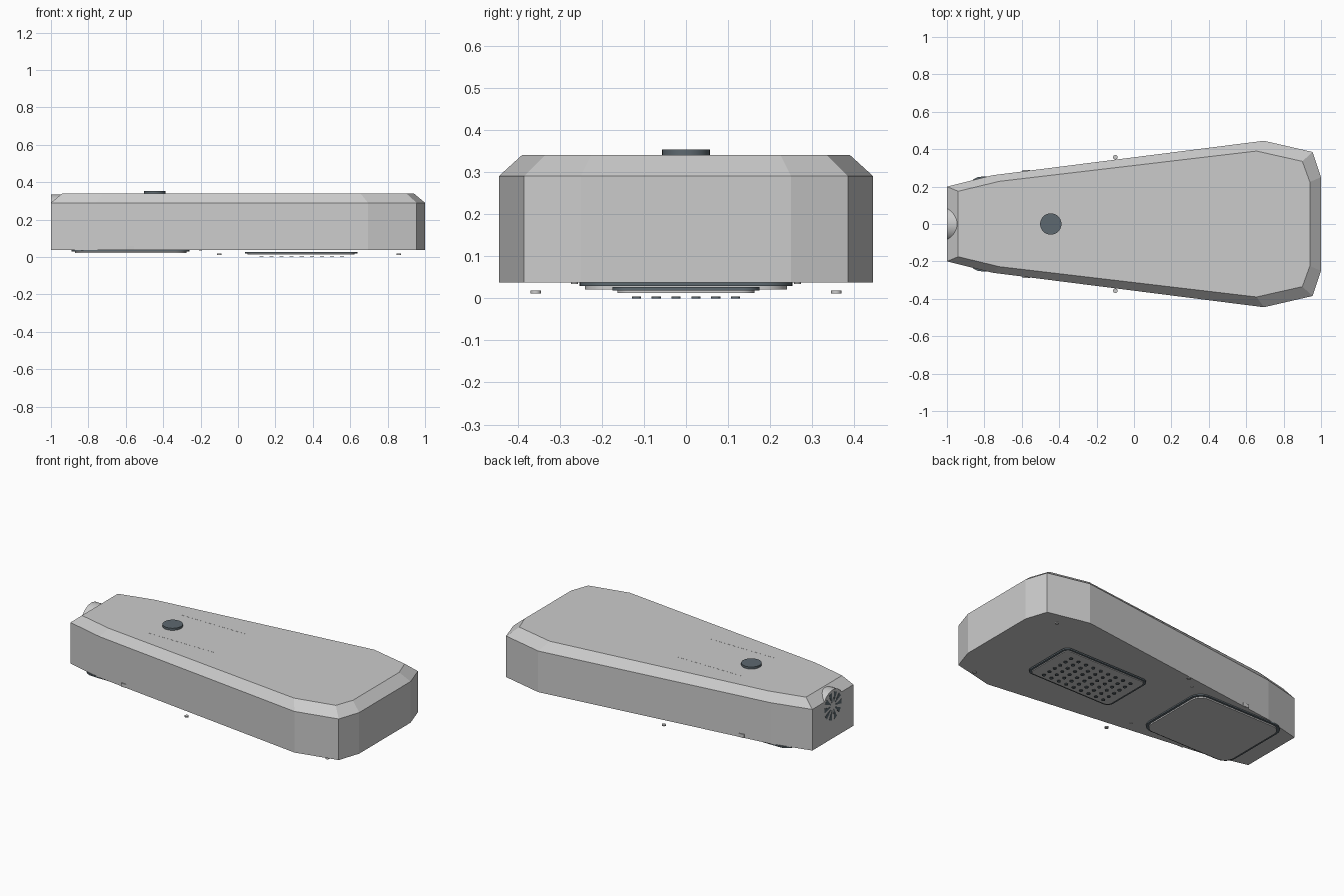
import bpy, bmesh
from math import pi, sin, cos
from mathutils import Matrix

if "Cube" in bpy.data.objects:
    bpy.data.objects.remove(bpy.data.objects["Cube"])


def material(name, rgb):
    m = bpy.data.materials.new(name)
    m.diffuse_color = (*rgb, 1)
    m.use_nodes = True
    m.node_tree.nodes["Principled BSDF"].inputs["Base Color"].default_value = m.diffuse_color
    return m


dark = material("dark_grey", (0.11, 0.14, 0.16))


def finish(name, bm, mat=None, smooth=False):
    bmesh.ops.recalc_face_normals(bm, faces=bm.faces)
    me = bpy.data.meshes.new(name)
    bm.to_mesh(me)
    bm.free()
    ob = bpy.data.objects.new(name, me)
    bpy.context.collection.objects.link(ob)
    if mat:
        me.materials.append(mat)
    if smooth:
        bpy.context.view_layer.objects.active = ob
        ob.select_set(True)
        bpy.ops.object.shade_smooth_by_angle()
        ob.select_set(False)
    return ob


def loft(bm, rings):
    """Closed solid through rings of equal point count."""
    vs = [[bm.verts.new(p) for p in r] for r in rings]
    n = len(vs[0])
    for a, b in zip(vs, vs[1:]):
        for i in range(n):
            j = (i + 1) % n
            bm.faces.new((a[i], a[j], b[j], b[i]))
    bm.faces.new(vs[0])
    bm.faces.new(vs[-1])


def mirrored(half, z):
    return [(x, -y, z) for x, y in half] + [(x, y, z) for x, y in reversed(half)]


def rounded_rect(x0, x1, hy, r, z, seg=6):
    pts = []
    for k, (cx, cy) in enumerate([(x1 - r, hy - r), (x0 + r, hy - r),
                                  (x0 + r, r - hy), (x1 - r, r - hy)]):
        for i in range(seg + 1):
            a = pi / 2 * (k + i / seg)
            pts.append((cx + r * cos(a), cy + r * sin(a), z))
    return pts


def plate(name, x0, x1, hy, r, z0, z1, mat=None):
    bm = bmesh.new()
    loft(bm, [rounded_rect(x0, x1, hy, r, z0), rounded_rect(x0, x1, hy, r, z1)])
    return finish(name, bm, mat, True)


def discs(name, centres, r, z0, z1, seg=16, mat=None):
    bm = bmesh.new()
    for x, y in centres:
        loft(bm, [[(x + r * cos(2 * pi * i / seg), y + r * sin(2 * pi * i / seg), z)
                   for i in range(seg)] for z in (z0, z1)])
    return finish(name, bm, mat, True)


def boxes(name, items, mat=None):
    bm = bmesh.new()
    for c, s in items:
        bmesh.ops.create_cube(bm, size=1,
                              matrix=Matrix.Translation(c) @ Matrix.Diagonal((*s, 1)))
    return finish(name, bm, mat)


# tapered housing with chamfered top
outer = [(-1, .2), (-.76, .26), (.695, .445), (.955, .385), (1, .25)]
inner = [(-.94, .175), (-.72, .228), (.655, .39), (.9, .335), (.94, .225)]
bm = bmesh.new()
loft(bm, [mirrored(outer, .037), mirrored(outer, .29), mirrored(inner, .34)])
finish("housing", bm)

# top button and the two fine slots beside it
discs("button", [(-.445, 0)], .057, .335, .353, 32, dark)
boxes("top_slots", [((-.275, s * .15, .3385), (.45, .006, .004)) for s in (-1, 1)])

# round port at the narrow end
bm = bmesh.new()
loft(bm, [[(x, .1 * cos(2 * pi * i / 40), .235 + .1 * sin(2 * pi * i / 40))
           for i in range(40)] for x in (-1, -.9)])
finish("end_port", bm, None, True)

# radial openings of the port grille
bm = bmesh.new()
for k in range(10):
    a = 2 * pi * k / 10
    wedge = [(.025, -.12), (.085, -.17), (.085, .17), (.025, .12)]
    loft(bm, [[(x, r * cos(a + d), .235 + r * sin(a + d)) for r, d in wedge]
              for x in (-1.001, -.998)])
finish("port_grille", bm, dark)

# large underside pad and frame
plate("large_pad_frame", -.89, -.26, .253, .075, .029, .038, dark)
plate("large_pad", -.872, -.275, .24, .065, .021, .03)

# small underside pad, frame and grid of holes
plate("small_pad_frame", .038, .638, .175, .04, .018, .027, dark)
plate("small_pad", .052, .624, .163, .032, .013, .02)
discs("pad_dots", [(.125 + .054 * i, -.1175 + .047 * j) for i in range(9) for j in range(6)],
      .011, 0, .004, 12, dark)

# screws and side tabs
discs("screws", [(x, s * .357) for x in (-.1, .86) for s in (-1, 1)], .012, .011, .018)
discs("small_screws", [(-.2, s * .265) for s in (-1, 1)], .008, .034, .038)
boxes("side_tabs", [((-.575, s * .275, .049), (.04, .026, .022)) for s in (-1, 1)])
